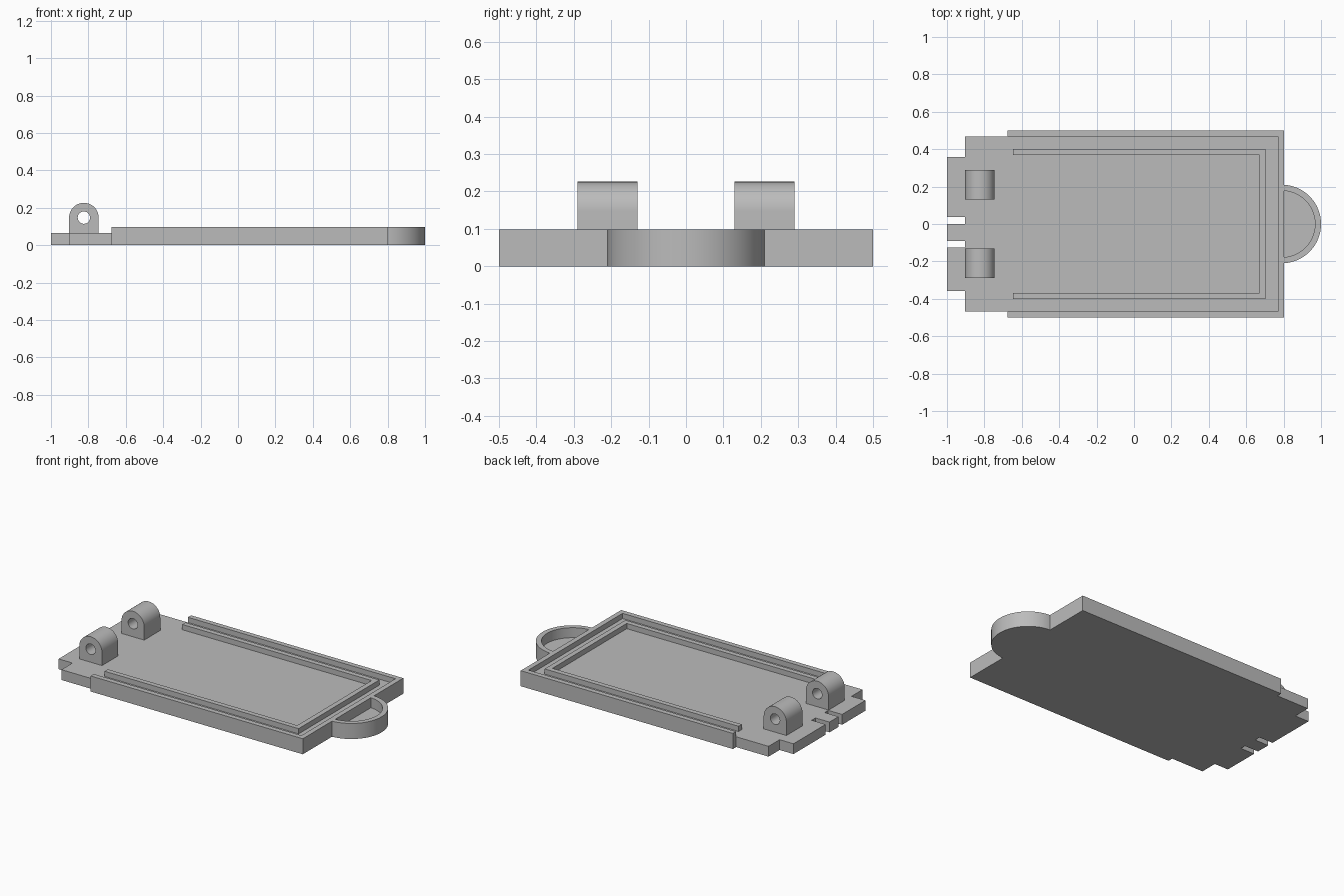
import bpy, bmesh, math

if "Cube" in bpy.data.objects:
    bpy.data.objects.remove(bpy.data.objects["Cube"])

grey = bpy.data.materials.new("grey_plastic")
grey.diffuse_color = (0.5, 0.5, 0.5, 1)
grey.use_nodes = True
grey.node_tree.nodes["Principled BSDF"].inputs["Base Color"].default_value = grey.diffuse_color


def arc(cx, cy, r, a0, a1, n):
    """Points on an arc, angles in degrees, both ends included."""
    return [(cx + r * math.cos(math.radians(a0 + (a1 - a0) * i / n)),
             cy + r * math.sin(math.radians(a0 + (a1 - a0) * i / n))) for i in range(n + 1)]


def extrude(name, loops, lo, hi, upright=False):
    """Solid from an outline plus optional hole loops, along z (or along y when upright)."""
    cu = bpy.data.curves.new(name, 'CURVE')
    cu.dimensions, cu.fill_mode = '2D', 'BOTH'
    cu.extrude = (hi - lo) / 2
    for loop in loops:
        sp = cu.splines.new('POLY')
        sp.points.add(len(loop) - 1)
        for p, (a, b) in zip(sp.points, loop):
            p.co = (a, b, 0, 1)
        sp.use_cyclic_u = True
    ob = bpy.data.objects.new(name, cu)
    bpy.context.collection.objects.link(ob)
    bpy.ops.object.select_all(action='DESELECT')
    ob.select_set(True)
    bpy.context.view_layer.objects.active = ob
    bpy.ops.object.convert(target='MESH')
    ob = bpy.context.object
    bm = bmesh.new()
    bm.from_mesh(ob.data)
    bmesh.ops.remove_doubles(bm, verts=bm.verts, dist=1e-5)
    for v in bm.verts:
        x, y, z = v.co
        z += (lo + hi) / 2
        v.co = (x, z, y) if upright else (x, y, z)
    bmesh.ops.recalc_face_normals(bm, faces=bm.faces)
    bm.to_mesh(ob.data)
    bm.free()
    ob.data.materials.clear()
    ob.data.materials.append(grey)
    bpy.ops.object.shade_smooth_by_angle(angle=math.radians(30))
    return ob


def u_rail(x0, x1, y, t):
    """U outline, open towards -x, with wall thickness t."""
    return [(x0, -y), (x1, -y), (x1, y), (x0, y),
            (x0, y - t), (x1 - t, y - t), (x1 - t, t - y), (x0, t - y)]


# Floor plate with end tabs and slots
E, T = -0.903, -1.0
extrude("base_plate", [[
    (0.772, -0.468), (0.772, 0.468), (E, 0.468), (E, 0.358), (T, 0.358),
    (T, 0.038), (E, 0.038), (E, 0.0), (T, 0.0), (T, -0.09), (E, -0.09),
    (E, -0.126), (T, -0.126), (T, -0.358), (E, -0.358), (E, -0.468)]], 0, 0.065)

# Outer rim and inner rim
extrude("outer_rim", [u_rail(-0.677, 0.802, 0.5, 0.032)], 0, 0.098)
extrude("inner_rim", [u_rail(-0.648, 0.704, 0.402, 0.032)], 0.065, 0.098)

# Half-round pull tab: wall and sunken floor
CX, R, RI, X0 = 0.79, 0.21, 0.178, 0.802
a = math.degrees(math.acos((X0 - CX) / R))
b = math.degrees(math.acos((X0 - CX) / RI))
outer = arc(CX, 0, R, -a, a, 48)
inner = arc(CX, 0, RI, -b, b, 48)
extrude("pull_tab_wall", [outer + inner[::-1]], 0, 0.098)
extrude("pull_tab_floor", [inner], 0, 0.035)

# Hinge lugs with round holes
HX, HZ, HR = -0.824, 0.147, 0.079
lug = [(HX - HR, 0.065), (HX + HR, 0.065)] + arc(HX, HZ, HR, 0, 180, 32)
hole = arc(HX, HZ, 0.033, 0, 360, 32)[:-1]
for side, y0 in (("front", -0.29), ("back", 0.13)):
    extrude("hinge_lug_" + side, [lug, hole], y0, y0 + 0.16, upright=True)
